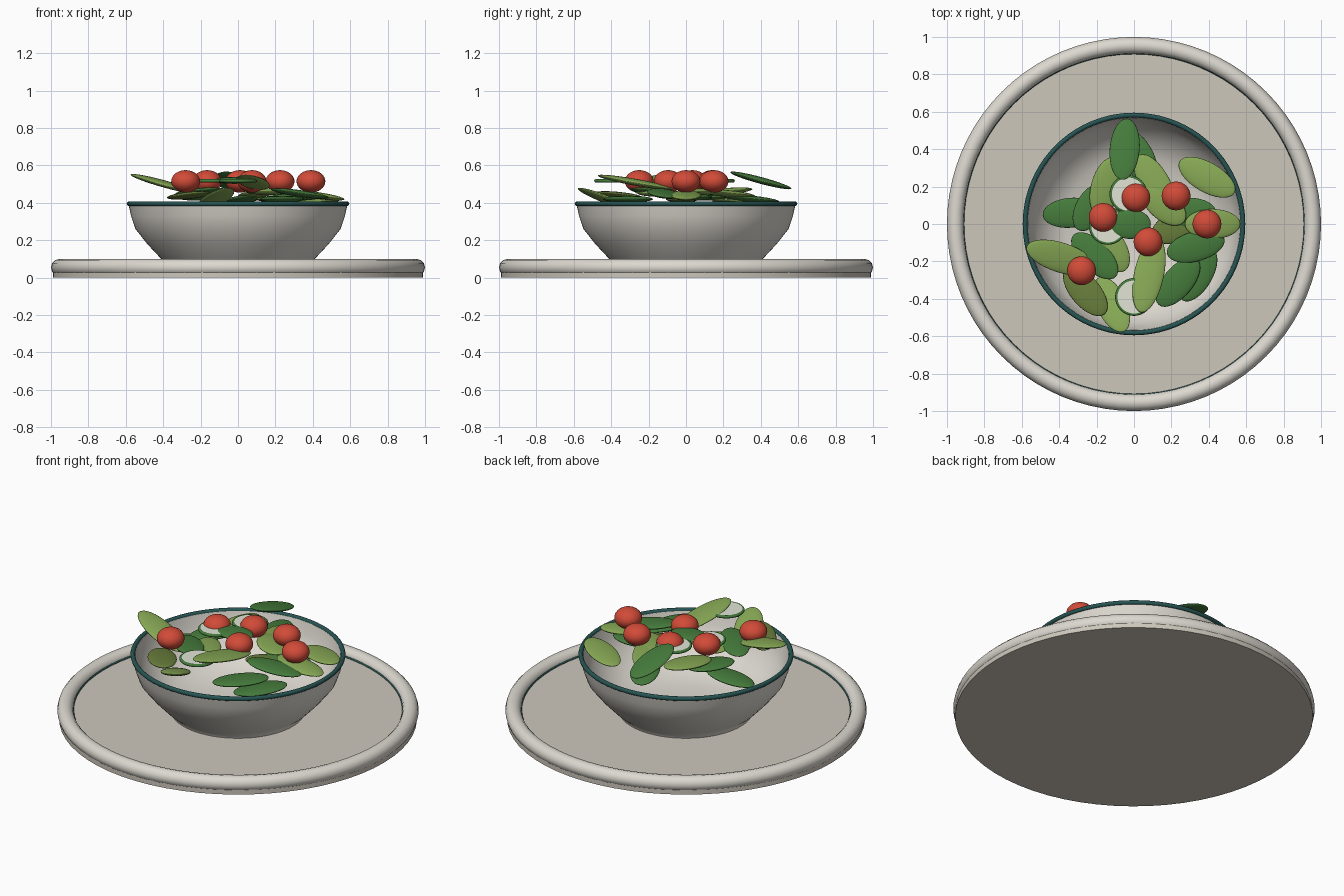
import bpy
import bmesh
import math
from mathutils import Euler

if "Cube" in bpy.data.objects:
    bpy.data.objects.remove(bpy.data.objects["Cube"])


def material(name, rgb):
    mat = bpy.data.materials.new(name)
    mat.use_nodes = True
    colour = (*rgb, 1)
    mat.diffuse_color = colour
    mat.node_tree.nodes["Principled BSDF"].inputs["Base Color"].default_value = colour
    return mat


stoneware = material("warm stoneware", (.61, .57, .50))
glaze = material("pale glaze", (.72, .69, .63))
teal = material("dark teal", (.02, .09, .085))
dark_green = material("dark leaf green", (.06, .2, .045))
light_green = material("light leaf green", (.24, .39, .09))
olive = material("olive leaf green", (.14, .21, .045))
red = material("tomato red", (.64, .07, .04))
cream = material("cucumber white", (.75, .78, .66))


def finish(name, mat, angle=40):
    obj = bpy.context.object
    obj.name = name
    obj.data.materials.append(mat)
    bpy.ops.object.shade_smooth_by_angle(angle=math.radians(angle))
    return obj


def disc(name, mat, radius, bottom, top, x=0, y=0):
    bpy.ops.mesh.primitive_cylinder_add(vertices=64, radius=radius, depth=top - bottom,
                                        location=(x, y, (top + bottom) / 2))
    return finish(name, mat)


def ring(name, mat, radius, thickness, z, x=0, y=0):
    bpy.ops.mesh.primitive_torus_add(major_radius=radius, minor_radius=thickness,
                                     major_segments=80, minor_segments=12,
                                     location=(x, y, z))
    return finish(name, mat, 60)


def ellipsoid(name, mat, location, size, rotation=(0, 0, 0)):
    bpy.ops.mesh.primitive_uv_sphere_add(segments=32, ring_count=16, radius=1,
                                         location=location, rotation=rotation)
    bpy.context.object.scale = size
    return finish(name, mat, 60)


def lathe(name, mat, profile):
    bm = bmesh.new()
    points = [bm.verts.new((r, 0, z)) for r, z in profile]
    edges = [bm.edges.new(pair) for pair in zip(points, points[1:])]
    bmesh.ops.spin(bm, geom=points + edges, cent=(0, 0, 0), axis=(0, 0, 1),
                   angle=math.tau, steps=80, use_merge=True)
    bmesh.ops.remove_doubles(bm, verts=bm.verts, dist=.0001)
    bmesh.ops.recalc_face_normals(bm, faces=bm.faces)
    mesh = bpy.data.meshes.new(name)
    bm.to_mesh(mesh)
    bm.free()
    obj = bpy.data.objects.new(name, mesh)
    bpy.context.collection.objects.link(obj)
    bpy.ops.object.select_all(action="DESELECT")
    bpy.context.view_layer.objects.active = obj
    obj.select_set(True)
    return finish(name, mat, 50)


# Plate with rounded rim and painted band
disc("plate_base", stoneware, .99, 0, .055)
ring("plate_rim", glaze, .955, .045, .055)
ring("plate_band", teal, .916, .008, .057)

# Bowl with thick wall and painted lip
lathe("bowl", glaze, [
    (0, .05), (.37, .05), (.375, .07), (.415, .105), (.485, .18), (.548, .26),
    (.572, .33), (.586, .395), (.568, .395), (.552, .33), (.525, .265),
    (.46, .19), (.37, .13), (.2, .105), (0, .1)])
ring("bowl_lip", teal, .582, .013, .395)

# Leaves: x, y, z, half length, heading and upward pitch in degrees
dark_leaves = [
    (-.05, .40, .52, .17, 85, -15), (.33, -.12, .45, .16, 15, -8),
    (.235, -.31, .42, .16, 50, 0), (.34, -.27, .38, .16, 60, 0),
    (-.21, -.17, .46, .16, -45, 5), (-.34, .06, .37, .15, 5, 8),
    (-.23, .09, .43, .14, 60, 0), (.03, .35, .42, .16, -65, 5),
    (-.02, 0, .52, .11, 0, 0), (.3, .06, .43, .14, 0, 0)]
light_leaves = [
    (.39, .25, .4, .17, -30, 5), (.42, 0, .44, .15, 0, -8),
    (.08, -.27, .51, .21, 258, 10), (-.12, -.43, .42, .17, -65, 20),
    (-.39, -.18, .5, .2, 162, 15), (-.15, .2, .46, .16, 75, 5),
    (.11, .22, .45, .17, -60, 5), (.16, .1, .46, .14, -40, 0),
    (-.12, -.13, .45, .14, -60, 0)]
olive_leaves = [(-.26, -.36, .44, .16, -50, 5), (.22, -.02, .42, .13, 20, 0)]

for mat, leaves in ((dark_green, dark_leaves), (light_green, light_leaves),
                    (olive, olive_leaves)):
    for x, y, z, length, heading, pitch in leaves:
        turn = Euler((0, -math.radians(pitch), math.radians(heading)))
        ellipsoid("salad_leaf", mat, (x, y, z), (length, .08, .018), turn)

# Cucumber slices with green skin
for x, y in ((-.03, .16), (-.14, -.01), (0, -.39)):
    disc("cucumber_slice", cream, .09, .512, .526, x, y)
    ring("cucumber_skin", dark_green, .092, .009, .518, x, y)

# Cherry tomatoes
for x, y in ((-.165, .035), (.01, .14), (.225, .15), (.39, 0), (.075, -.095), (-.28, -.25)):
    ellipsoid("cherry_tomato", red, (x, y, .515), (.077, .077, .06))
